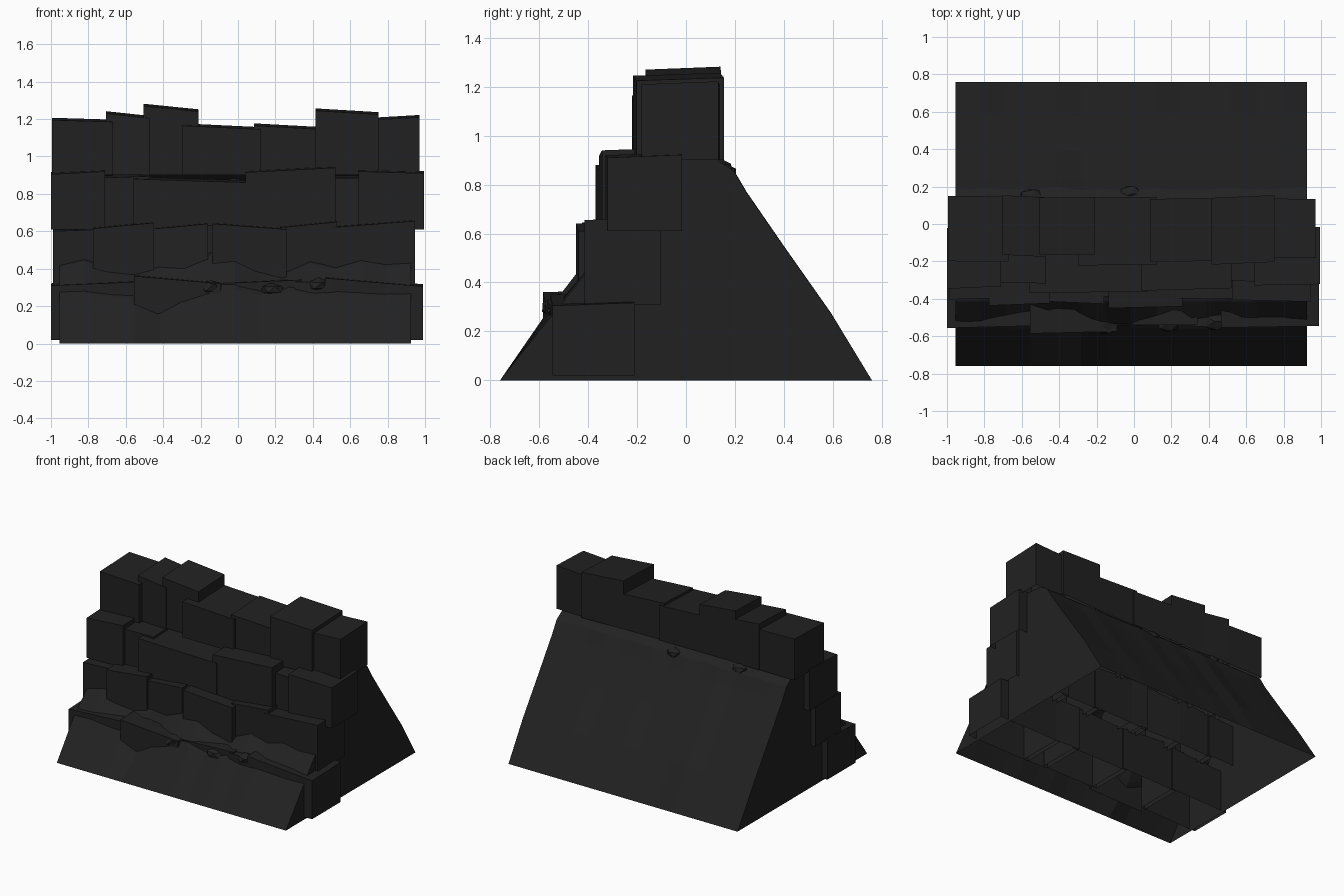
import bpy, bmesh, math, random

if "Cube" in bpy.data.objects:
    bpy.data.objects.remove(bpy.data.objects["Cube"])

random.seed(4)


def material(name, c):
    m = bpy.data.materials.new(name)
    m.diffuse_color = (c, c, c, 1)
    m.use_nodes = True
    m.node_tree.nodes["Principled BSDF"].inputs["Base Color"].default_value = m.diffuse_color
    return m


stone = material("dark stone", 0.0155)
earth = material("dark earth", 0.0155)


def make(name, verts, faces, mat, open_bottom=False):
    me = bpy.data.meshes.new(name)
    me.from_pydata(verts, [], faces)
    bm = bmesh.new()
    bm.from_mesh(me)
    bmesh.ops.recalc_face_normals(bm, faces=bm.faces)
    if open_bottom:
        bmesh.ops.delete(bm, geom=[f for f in bm.faces if f.normal.z < -0.9], context='FACES')
    bm.to_mesh(me)
    bm.free()
    me.materials.append(mat)
    ob = bpy.data.objects.new(name, me)
    bpy.context.collection.objects.link(ob)
    return ob


def block(name, x0, x1, front, back, z0, top_l, top_r):
    """Roughly hewn hollow block: a skewed outline with a sloping top."""
    s = random.uniform(-0.008, 0.008)
    outline = [(x0, front + s), (x1, front - s), (x1, back - s), (x0, back + s)]
    tops = (top_l, top_r, top_r + 0.012, top_l + 0.012)
    verts = [(x, y, z0) for x, y in outline] + [(x, y, t) for (x, y), t in zip(outline, tops)]
    faces = [(0, 1, 2, 3), (4, 5, 6, 7)] + [(i, (i + 1) % 4, (i + 1) % 4 + 4, i + 4) for i in range(4)]
    make(name, verts, faces, stone, True)


def course(part, x, z0, back, blocks):
    """Row of blocks: right end, front, top left, top right."""
    for i, (x1, front, tl, tr) in enumerate(blocks):
        # a block standing proud of its neighbour overlaps it further
        lap = 0 if i == 0 else 0.09 if front < blocks[i - 1][1] - 0.04 else 0.035
        block(f"{part}_{i + 1}", x - lap, x1, front, back + random.uniform(-0.008, 0.008), z0, tl, tr)
        x = x1


course("footing_block", -1.0, 0.02, -0.22, [
    (-0.52, -0.55, 0.31, 0.33), (-0.09, -0.58, 0.36, 0.32), (0.34, -0.54, 0.32, 0.34),
    (0.50, -0.55, 0.33, 0.33), (0.99, -0.55, 0.35, 0.305)])
course("lower_block", -0.99, 0.31, -0.10, [
    (-0.74, -0.40, 0.60, 0.61), (-0.45, -0.43, 0.615, 0.645), (-0.16, -0.42, 0.61, 0.64),
    (-0.045, -0.39, 0.635, 0.63), (0.26, -0.445, 0.64, 0.61), (0.53, -0.40, 0.62, 0.65),
    (0.945, -0.41, 0.62, 0.655)])
course("middle_block", -1.0, 0.61, -0.02, [
    (-0.71, -0.34, 0.905, 0.92), (-0.47, -0.315, 0.885, 0.895), (0.075, -0.365, 0.88, 0.86),
    (0.52, -0.35, 0.915, 0.94), (0.68, -0.305, 0.885, 0.885), (0.995, -0.325, 0.92, 0.91)])
course("upper_block", -0.995, 0.90, 0.142, [
    (-0.67, -0.20, 1.195, 1.185), (-0.47, -0.17, 1.23, 1.205), (-0.21, -0.165, 1.27, 1.24),
    (0.12, -0.22, 1.165, 1.145), (0.45, -0.20, 1.165, 1.145), (0.75, -0.21, 1.245, 1.225),
    (0.97, -0.18, 1.195, 1.21)])

# earth bank: open shell, crest heights at evenly spaced columns
XL, XR = -0.955, 0.925
low = [0.27, 0.27, 0.25, 0.24, 0.18, 0.25, 0.29, 0.29, 0.26, 0.28, 0.26, 0.27, 0.26, 0.25, 0.25]
high = [0.41, 0.44, 0.40, 0.38, 0.41, 0.41, 0.47, 0.48, 0.41, 0.37, 0.43, 0.40, 0.44, 0.42, 0.43]
rear_profile = [(0.02, 0.91), (0.13, 0.90), (0.195, 0.855), (0.245, 0.77), (0.40, 0.545), (0.59, 0.275), (0.76, 0)]

front_rows, rear_rows = [], []
for i, (a, b) in enumerate(zip(low, high)):
    x = XL + (XR - XL) * i / (len(low) - 1)
    front_rows.append([(x, -0.76, 0), (x, -0.56, a), (x, -0.415, b), (x, -0.36, b + 0.03)])
    d = random.uniform(-0.016, 0.003)
    rear_rows.append([(x, y + (d if 0.15 < y < 0.7 else 0), z) for y, z in rear_profile])


def strip_shell(name, rows):
    n = len(rows[0])
    verts = [p for r in rows for p in r]
    faces = [(i * n + j, (i + 1) * n + j, (i + 1) * n + j + 1, i * n + j + 1)
             for i in range(len(rows) - 1) for j in range(n - 1)]
    make(name, verts, faces, earth)


strip_shell("front_bank", front_rows)
strip_shell("rear_bank", rear_rows)

# flat ends of the bank, stepped inside the courses
for name, x, k in (("left_bank_end", XL, 0), ("right_bank_end", XR, -1)):
    outline = front_rows[k] + [(x, -0.30, 0.62), (x, -0.18, 0.91)] + rear_rows[k]
    make(name, outline, [tuple(range(len(outline)))], earth)

# loose rubble on the footing and behind the top course
for i, (x, y, z) in enumerate([(0.43, -0.52, 0.31), (-0.15, -0.53, 0.30), (0.18, -0.53, 0.29),
                               (-0.02, 0.16, 0.85), (-0.55, 0.14, 0.87)]):
    bpy.ops.mesh.primitive_ico_sphere_add(subdivisions=1, radius=0.07, location=(x, y, z))
    ob = bpy.context.object
    ob.name = f"rubble_{i + 1}"
    for v in ob.data.vertices:
        v.co *= random.uniform(0.8, 1.1)
    ob.scale = (1.1, 0.9, 0.6)
    ob.data.materials.append(stone)
